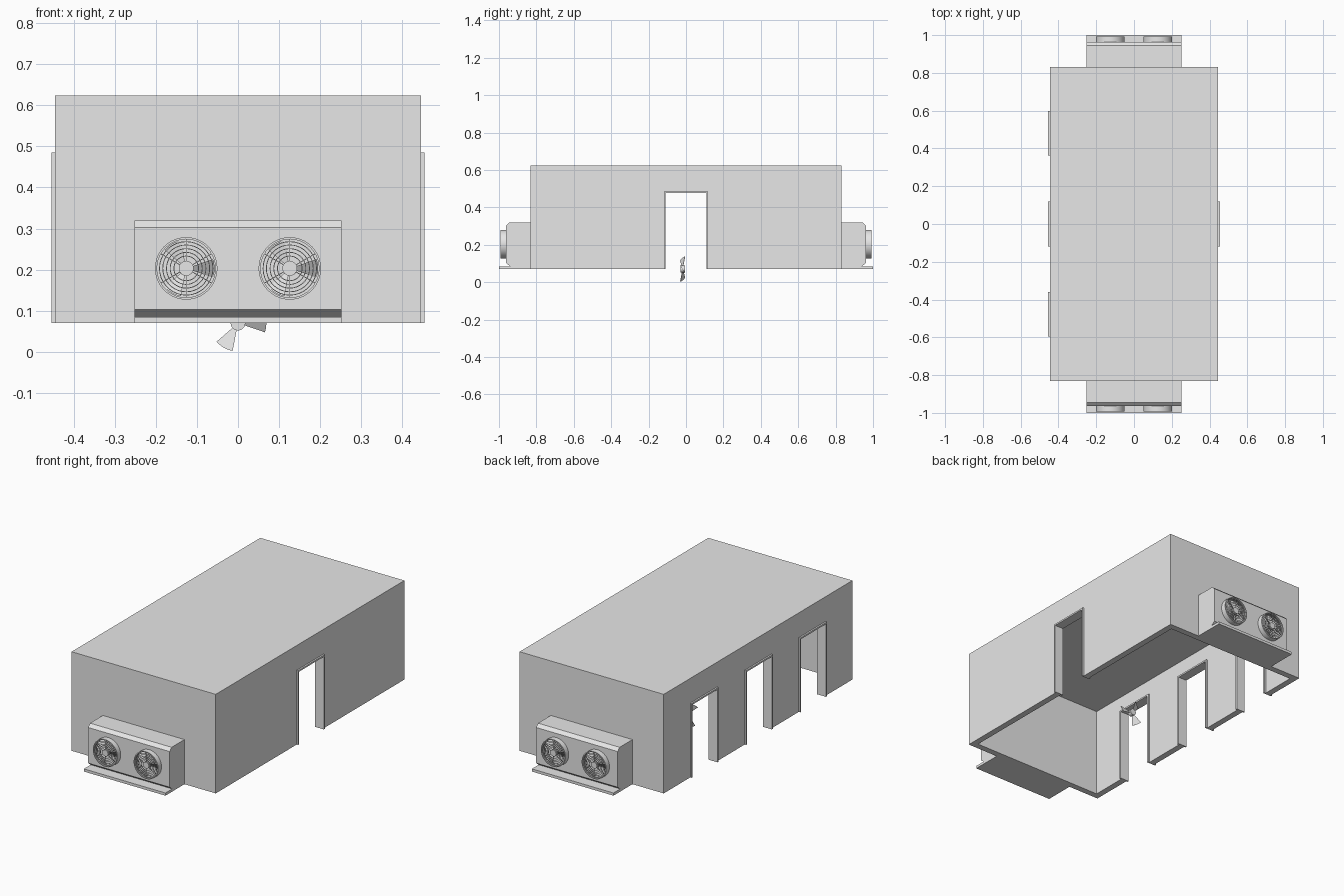
import bpy, bmesh, math
from mathutils import Matrix, Vector

if "Cube" in bpy.data.objects:
    bpy.data.objects.remove(bpy.data.objects["Cube"])

grey = bpy.data.materials.new("light_grey")
grey.diffuse_color = (0.8, 0.8, 0.8, 1)
grey.use_nodes = True
grey.node_tree.nodes["Principled BSDF"].inputs["Base Color"].default_value = grey.diffuse_color
TURN = Matrix.Rotation(math.pi, 4, 'Z')


def finish(bm, name, mat=Matrix(), smooth=False):
    bm.transform(mat)
    bmesh.ops.recalc_face_normals(bm, faces=bm.faces)
    me = bpy.data.meshes.new(name)
    bm.to_mesh(me)
    bm.free()
    me.materials.append(grey)
    ob = bpy.data.objects.new(name, me)
    bpy.context.collection.objects.link(ob)
    if smooth:
        bpy.ops.object.select_all(action='DESELECT')
        ob.select_set(True)
        bpy.context.view_layer.objects.active = ob
        bpy.ops.object.shade_smooth_by_angle(angle=math.radians(35))
    return ob


def add_box(bm, lo, hi):
    lo, hi = Vector(lo), Vector(hi)
    m = Matrix.Translation((lo + hi) / 2) @ Matrix.Diagonal((*(hi - lo), 1))
    bmesh.ops.create_cube(bm, size=1, matrix=m)


def box(name, lo, hi, mat=Matrix()):
    bm = bmesh.new()
    add_box(bm, lo, hi)
    return finish(bm, name, mat)


def prism(name, outline, x0, x1, mat=Matrix()):
    """Extrude a (y, z) outline along x."""
    bm = bmesh.new()
    face = bm.faces.new([bm.verts.new((x0, y, z)) for y, z in outline])
    res = bmesh.ops.extrude_face_region(bm, geom=[face])
    verts = [v for v in res['geom'] if isinstance(v, bmesh.types.BMVert)]
    bmesh.ops.translate(bm, verts=verts, vec=(x1 - x0, 0, 0))
    return finish(bm, name, mat)


def lathe(bm, r0, r1, y0, y1, n=36):
    """Square-section ring around the y axis; a solid disc when r0 is 0."""
    loops = [(r0, y0), (r1, y0), (r1, y1), (r0, y1)]
    if r0 == 0:
        m = Matrix.Translation((0, (y0 + y1) / 2, 0)) @ Matrix.Rotation(math.pi / 2, 4, 'X')
        bmesh.ops.create_cone(bm, cap_ends=True, segments=n, radius1=r1,
                              radius2=r1, depth=y1 - y0, matrix=m)
        return
    grid = [[bm.verts.new((r * math.cos(2 * math.pi * i / n), y,
                           r * math.sin(2 * math.pi * i / n))) for r, y in loops]
            for i in range(n)]
    for i in range(n):
        a, b = grid[i], grid[(i + 1) % n]
        for k in range(4):
            j = (k + 1) % 4
            bm.faces.new((a[k], a[j], b[j], b[k]))


def fan_rotor(name, mat, depth=0.012):
    """Hub with three pitched sector blades."""
    bm = bmesh.new()
    lathe(bm, 0, 0.018, -depth, depth, 20)
    for b in range(3):
        rows = []
        for side in (-0.001, 0.001):
            for r in (0.014, 0.069):
                rows.append([])
                for k in range(7):
                    t = k / 3 - 1
                    a = math.radians(120 * b + 19 * t)
                    y = -0.013 * t * r / 0.069 + side
                    rows[-1].append(bm.verts.new((r * math.cos(a), y, r * math.sin(a))))
        inn0, out0, inn1, out1 = rows
        for p, q in ((inn0, out0), (inn1, out1), (out0, out1), (inn0, inn1)):
            for k in range(6):
                bm.faces.new((p[k], p[k + 1], q[k + 1], q[k]))
        for k in (0, 6):
            bm.faces.new((inn0[k], out0[k], out1[k], inn1[k]))
    return finish(bm, name, mat, True)


# Hollow room shell, open underneath, with doorways cut through the walls
W, L, Z0, Z1, T = 0.445, 0.832, 0.07, 0.623, 0.035
doors = [("right", 1, 0.0), ("left", -1, -0.477), ("left", -1, 0.0), ("left", -1, 0.48)]
shell = box("room_shell", (-W, -L, Z0), (W, L, Z1))
cutters = [box("cavity_cutter", (-W + T, -L + T, 0), (W - T, L - T, 0.573))]
for side, s, y in doors:
    xs = sorted((s * (W - 0.1), s * (W + 0.1)))
    cutters.append(box("door_cutter", (xs[0], y - 0.113, 0), (xs[1], y + 0.113, 0.48)))
for c in cutters:
    c.hide_render = True
    mod = shell.modifiers.new("cut", 'BOOLEAN')
    mod.operation, mod.solver, mod.object = 'DIFFERENCE', 'EXACT', c
dg = bpy.context.evaluated_depsgraph_get()
dg.update()
shell.data = bpy.data.meshes.new_from_object(shell.evaluated_get(dg))
shell.modifiers.clear()
for c in cutters:
    bpy.data.objects.remove(c)

# Door frames lining each doorway
for side, s, y in doors:
    o, i, zo, zi = 0.118, 0.109, 0.485, 0.476
    outline = [(y - o, Z0), (y - o, zo), (y + o, zo), (y + o, Z0),
               (y + i, Z0), (y + i, zi), (y - i, zi), (y - i, Z0)]
    prism(side + "_door_frame", outline, s * (W - T - 0.01), s * (W + 0.009))

# Cooling unit on each end wall: casing, drip tray, two fans behind grilles
for end, rot in (("front", Matrix()), ("back", TURN)):
    casing = [(-0.83, 0.085), (-0.94, 0.085), (-0.963, 0.103), (-0.963, 0.302),
              (-0.945, 0.319), (-0.83, 0.319)]
    prism(end + "_cooler_casing", casing, -0.252, 0.252, rot)
    box(end + "_drip_tray", (-0.252, -1.0, Z0), (0.252, -0.83, 0.085), rot)
    for x in (-0.126, 0.126):
        place = rot @ Matrix.Translation((x, 0, 0.203))
        bm = bmesh.new()
        lathe(bm, 0.071, 0.076, -0.992, -0.962, 40)
        finish(bm, end + "_fan_housing", place, True)
        bm = bmesh.new()
        for r in (0.03, 0.039, 0.048, 0.057, 0.065):
            lathe(bm, r - 0.001, r + 0.001, -0.992, -0.989)
        lathe(bm, 0, 0.018, -0.992, -0.989, 24)
        for k in range(6):
            spoke = bmesh.new()
            add_box(spoke, (0.016, -0.991, -0.001), (0.072, -0.989, 0.001))
            spoke.transform(Matrix.Rotation(math.radians(30 + 60 * k), 4, 'Y'))
            tmp = bpy.data.meshes.new("spoke")
            spoke.to_mesh(tmp)
            spoke.free()
            bm.from_mesh(tmp)
            bpy.data.meshes.remove(tmp)
        finish(bm, end + "_fan_grille", place, True)
        fan_rotor(end + "_fan_rotor", place @ Matrix.Translation((0, -0.974, 0)), 0.01)

# Loose fan rotor in the middle of the room
fan_rotor("centre_fan_rotor", Matrix.Translation((0, -0.018, 0.07)))
